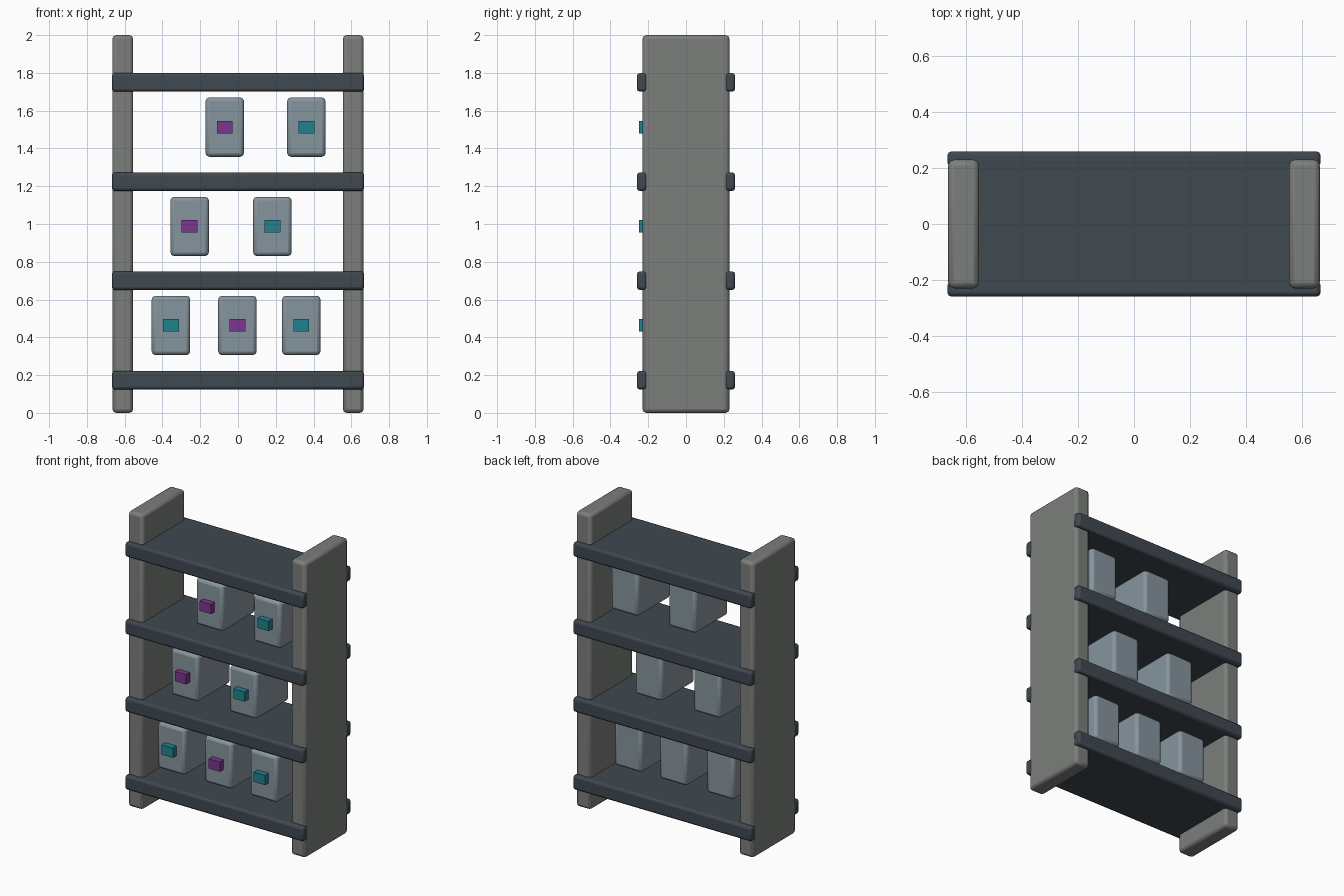
import bpy

if "Cube" in bpy.data.objects:
    bpy.data.objects.remove(bpy.data.objects["Cube"])


def material(name, color):
    m = bpy.data.materials.new(name)
    m.diffuse_color = (*color, 1)
    m.use_nodes = True
    m.node_tree.nodes["Principled BSDF"].inputs["Base Color"].default_value = m.diffuse_color
    return m


GREY = material("upright_grey", (0.20, 0.21, 0.20))
DARK = material("shelf_slate", (0.05, 0.065, 0.08))
STEEL = material("bin_steel", (0.24, 0.30, 0.34))
PURPLE = material("label_purple", (0.20, 0.035, 0.27))
TEAL = material("label_teal", (0.015, 0.22, 0.27))


def box(name, x, y, z, mat, bevel=0.0, segments=2):
    """Box from (min, max) ranges, with optional rounded edges."""
    bpy.ops.mesh.primitive_cube_add(
        size=1, location=[(a + b) / 2 for a, b in (x, y, z)])
    ob = bpy.context.object
    ob.name = name
    ob.scale = [b - a for a, b in (x, y, z)]
    bpy.ops.object.transform_apply(location=False, rotation=False, scale=True)
    ob.data.materials.append(mat)
    if bevel:
        mod = ob.modifiers.new("rounded_edges", 'BEVEL')
        mod.width = bevel
        mod.segments = segments
        bpy.ops.object.shade_smooth_by_angle()
    return ob


# Side uprights
for side, s in (("left", -1), ("right", 1)):
    xs = sorted((s * 0.555, s * 0.665))
    box(f"{side}_upright", xs, (-0.23, 0.23), (0, 2), GREY, 0.02)

# Shelf boards, each with a front and back rail
for i, z in enumerate((0.173, 0.700, 1.224, 1.750)):
    box(f"shelf_board_{i}", (-0.60, 0.60), (-0.245, 0.245),
        (z - 0.048, z + 0.048), DARK)
    for face, s in (("front", -1), ("back", 1)):
        ys = sorted((s * 0.205, s * 0.26))
        box(f"{face}_rail_{i}", (-0.668, 0.668), ys,
            (z - 0.049, z + 0.049), DARK, 0.015)

# Storage bins with a coloured label on the front
rows = (
    (0.463, ((-0.355, TEAL), (-0.003, PURPLE), (0.335, TEAL))),
    (0.987, ((-0.256, PURPLE), (0.182, TEAL))),
    (1.513, ((-0.070, PURPLE), (0.362, TEAL))),
)
for r, (z, bins) in enumerate(rows):
    for c, (x, label) in enumerate(bins):
        box(f"bin_{r}_{c}", (x - 0.102, x + 0.102), (-0.21, 0.145),
            (z - 0.157, z + 0.157), STEEL, 0.02)
        box(f"label_{r}_{c}", (x - 0.042, x + 0.042), (-0.25, -0.205),
            (z - 0.033, z + 0.033), label)
